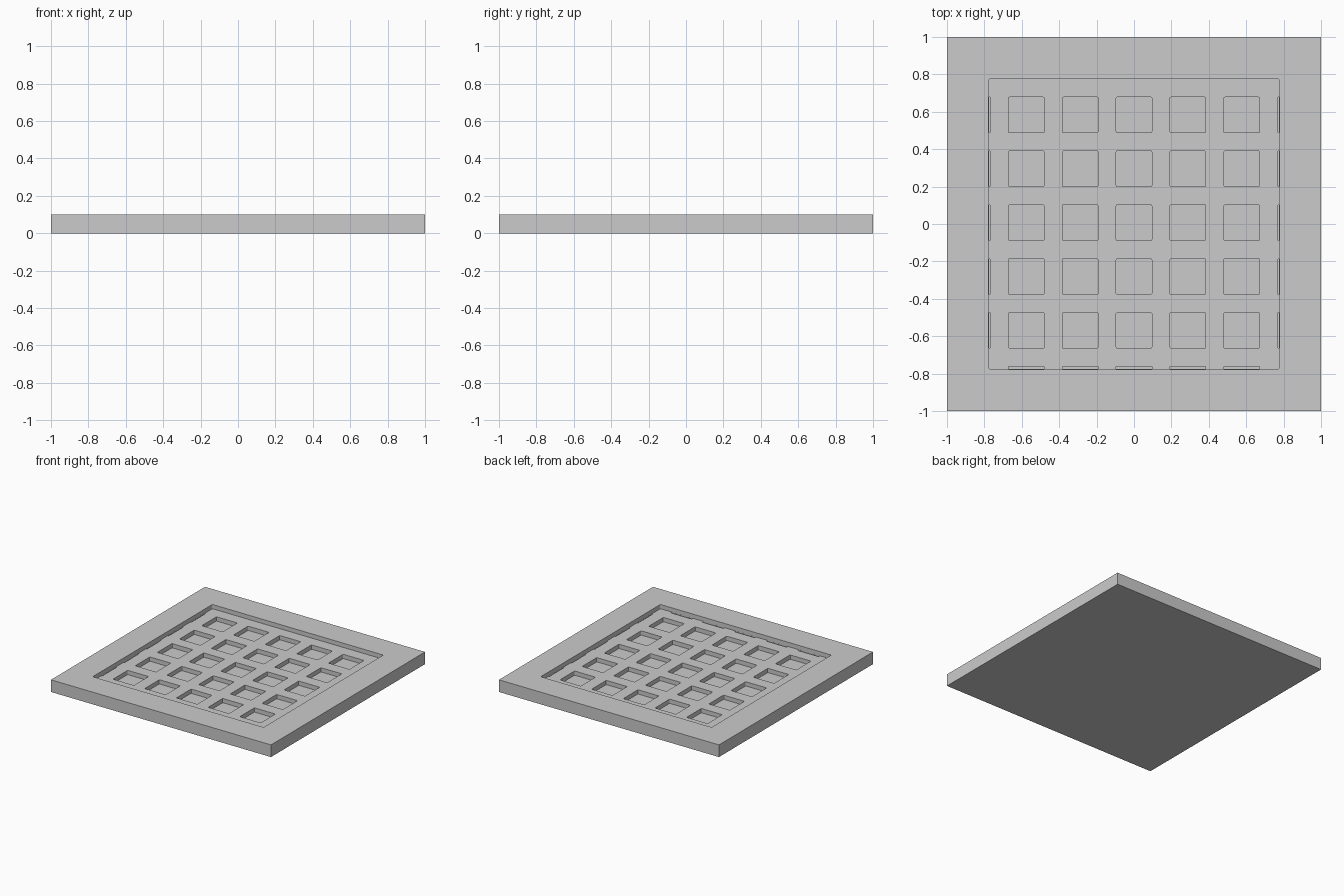
import bpy, bmesh

if "Cube" in bpy.data.objects:
    bpy.data.objects.remove(bpy.data.objects["Cube"])

TOP = 0.10
FLOOR = 0.065       # recess floor height
POCKET = 0.03       # pocket floor height
INNER = 0.777       # half width of the recess


def add_box(bm, x0, x1, y0, y1, z0, z1, radius=0.0):
    """Box with optionally rounded vertical edges."""
    ring = [(x0, y0), (x1, y0), (x1, y1), (x0, y1)]
    low = [bm.verts.new((x, y, z0)) for x, y in ring]
    high = [bm.verts.new((x, y, z1)) for x, y in ring]
    bm.faces.new(low[::-1])
    bm.faces.new(high)
    for i in range(4):
        j = (i + 1) % 4
        bm.faces.new((low[i], low[j], high[j], high[i]))
    if radius:
        edges = [bm.edges.get((a, b)) for a, b in zip(low, high)]
        bmesh.ops.bevel(bm, geom=edges, offset=radius, segments=3,
                        profile=0.5, affect='EDGES')


def make_object(name, bm):
    mesh = bpy.data.meshes.new(name)
    bm.to_mesh(mesh)
    bm.free()
    obj = bpy.data.objects.new(name, mesh)
    bpy.context.collection.objects.link(obj)
    return obj


def cut(target, cutter):
    cutter.hide_render = True
    mod = target.modifiers.new(cutter.name, 'BOOLEAN')
    mod.operation = 'DIFFERENCE'
    mod.solver = 'EXACT'
    mod.object = cutter
    bpy.context.view_layer.objects.active = target
    bpy.ops.object.modifier_apply(modifier=mod.name)
    bpy.data.objects.remove(cutter)


# Square slab
bm = bmesh.new()
add_box(bm, -1, 1, -1, 1, 0, TOP)
tray = make_object("tray", bm)

# Wide recess inside the frame
bm = bmesh.new()
add_box(bm, -INNER, INNER, -INNER, INNER, FLOOR, TOP + 0.1, 0.01)
cut(tray, make_object("recess_cutter", bm))

# Grid of pockets, the outermost ones clipped to slivers at the recess wall
STEP, HALF, SHIFT_Y, LIMIT = 0.288, 0.095, 0.007, INNER - 0.0005
bm = bmesh.new()
for i in range(-3, 4):
    for j in range(-3, 4):
        cx, cy = i * STEP, j * STEP + SHIFT_Y
        x0, x1 = max(cx - HALF, -LIMIT), min(cx + HALF, LIMIT)
        y0, y1 = max(cy - HALF, -LIMIT), min(cy + HALF, LIMIT)
        width = min(x1 - x0, y1 - y0)
        if width < 0.004 or (abs(i) == 3 and abs(j) == 3):
            continue
        add_box(bm, x0, x1, y0, y1, POCKET, FLOOR + 0.01,
                0.006 if width > 0.1 else 0.0)
cut(tray, make_object("pocket_cutter", bm))
